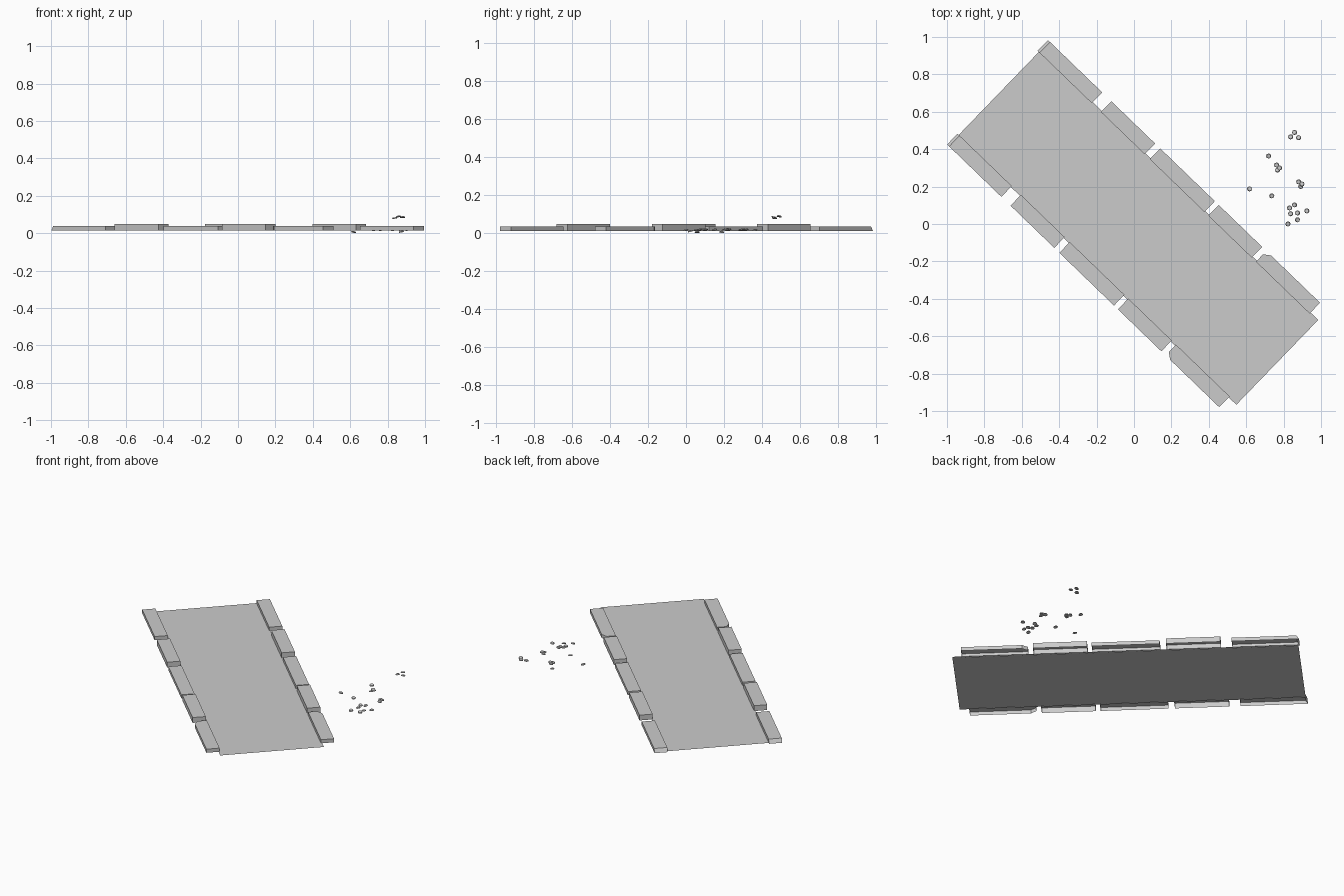
import bpy, bmesh, math, random
from mathutils import Vector, Matrix

if "Cube" in bpy.data.objects:
    bpy.data.objects.remove(bpy.data.objects["Cube"])

random.seed(4)
ROT = Matrix.Rotation(math.radians(-44.0), 4, 'Z')   # road runs diagonally

grey = bpy.data.materials.new("stone_grey")
grey.diffuse_color = (0.6, 0.6, 0.6, 1.0)
grey.use_nodes = True
grey.node_tree.nodes["Principled BSDF"].inputs["Base Color"].default_value = grey.diffuse_color


def finish(name, bm, matrix):
    bm.transform(matrix)
    bm.normal_update()
    me = bpy.data.meshes.new(name)
    bm.to_mesh(me)
    bm.free()
    me.materials.append(grey)
    ob = bpy.data.objects.new(name, me)
    bpy.context.collection.objects.link(ob)
    return ob


# Road surface: one thin flat sheet
bm = bmesh.new()
corners = [(-1.005, -0.315), (1.065, -0.315), (1.065, 0.315), (-1.005, 0.315)]
bm.faces.new([bm.verts.new((u, v, 0.015)) for u, v in corners])
finish("road_surface", bm, ROT)

# Kerb blocks: hollow shells open at the bottom, mirrored on both sides
INNER, OUTER, BASE = 0.308, 0.388, 0.013
BLOCKS = [(-1.014, -0.611, 0.037), (-0.543, -0.218, 0.048),
          (-0.180, 0.226, 0.037), (0.255, 0.578, 0.048),
          (0.609, 1.008, 0.037)]


def kerb(name, start, end, top, side, slope, cut):
    outline = [(start, INNER), (end, INNER), (end, OUTER)]
    if cut:                                   # broken outer corner
        outline += [(start + 0.035, OUTER), (start, OUTER - 0.025)]
    else:
        outline += [(start, OUTER)]
    if side < 0:
        outline = [(u, -v) for u, v in reversed(outline)]
    bm = bmesh.new()
    low = [bm.verts.new((u, v, BASE)) for u, v in outline]
    high = [bm.verts.new((u + (slope if u == start else 0), v, top))
            for u, v in outline]
    bm.faces.new(high)
    n = len(outline)
    for i in range(n):
        j = (i + 1) % n
        bm.faces.new((low[i], low[j], high[j], high[i]))
    finish(name, bm, ROT)


for label, side in (("left", -1), ("right", 1)):
    for i, (start, end, top) in enumerate(BLOCKS):
        kerb(f"kerb_{label}_{i + 1}", start, end, top, side,
             0.015 if i == 0 else 0.0, i == 4)

# Loose pebbles: small tilted eight-sided discs (x, y, z)
PEBBLES = [(0.858, 0.49, 0.090), (0.837, 0.466, 0.081), (0.88, 0.462, 0.086),
           (0.72, 0.363, 0.018), (0.762, 0.315, 0.02), (0.778, 0.3, 0.022),
           (0.767, 0.289, 0.018), (0.618, 0.188, 0.007), (0.737, 0.15, 0.02),
           (0.88, 0.225, 0.02), (0.898, 0.214, 0.024), (0.892, 0.2, 0.018),
           (0.858, 0.102, 0.02), (0.832, 0.086, 0.022), (0.837, 0.055, 0.018),
           (0.874, 0.059, 0.007), (0.874, 0.022, 0.012), (0.924, 0.07, 0.02),
           (0.823, 0.0, 0.018)]
for i, (x, y, z) in enumerate(PEBBLES):
    bm = bmesh.new()
    bmesh.ops.create_cone(bm, cap_ends=True, segments=8, radius1=0.014,
                          radius2=0.011, depth=0.006)
    tilt = Matrix.Rotation(random.uniform(-0.25, 0.25), 4, 'X') @ \
        Matrix.Rotation(random.uniform(-0.25, 0.25), 4, 'Y')
    finish(f"pebble_{i + 1}", bm, Matrix.Translation(Vector((x, y, z))) @ tilt)
